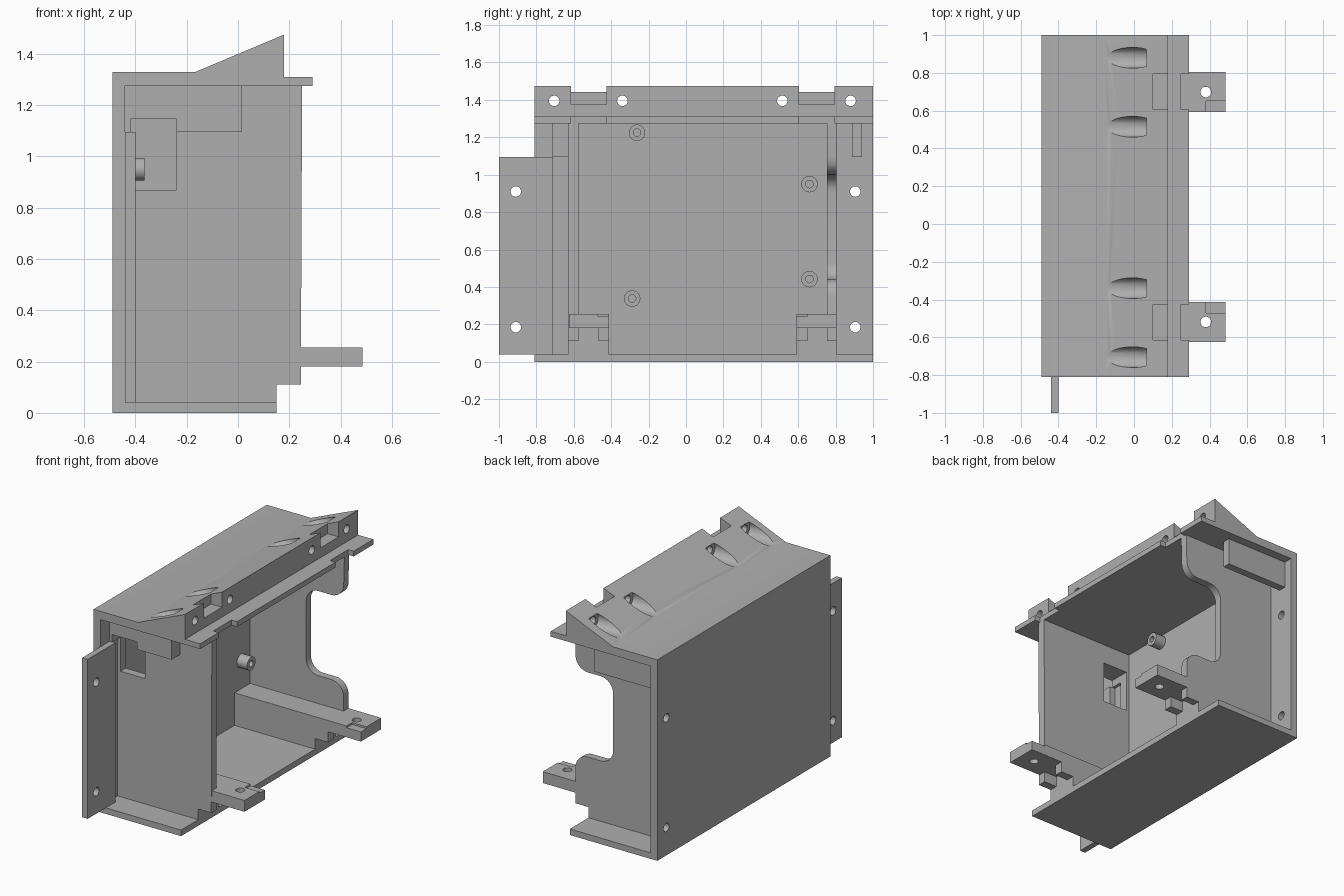
import bpy, bmesh, math
from mathutils import Matrix

if "Cube" in bpy.data.objects:
    bpy.data.objects.remove(bpy.data.objects["Cube"])

grey = bpy.data.materials.new("plain grey")
grey.use_nodes = True
grey.diffuse_color = (0.43, 0.43, 0.43, 1)
grey.node_tree.nodes["Principled BSDF"].inputs["Base Color"].default_value = grey.diffuse_color


def finish(name, bm):
    bmesh.ops.recalc_face_normals(bm, faces=bm.faces)
    me = bpy.data.meshes.new(name)
    bm.to_mesh(me)
    bm.free()
    me.materials.append(grey)
    ob = bpy.data.objects.new(name, me)
    bpy.context.collection.objects.link(ob)
    return ob


def extrude(name, profile, y0, y1):
    """Side outline in x, z swept along y."""
    bm = bmesh.new()
    face = bm.faces.new([bm.verts.new((x, y0, z)) for x, z in profile])
    out = bmesh.ops.extrude_face_region(bm, geom=[face])["geom"]
    moved = [v for v in out if isinstance(v, bmesh.types.BMVert)]
    bmesh.ops.translate(bm, verts=moved, vec=(0, y1 - y0, 0))
    return finish(name, bm)


def box(name, x0, x1, y0, y1, z0, z1):
    return extrude(name, [(x0, z0), (x1, z0), (x1, z1), (x0, z1)], y0, y1)


def rod(name, axis, centre, radius, length):
    bm = bmesh.new()
    bmesh.ops.create_cone(bm, cap_ends=True, segments=32, radius1=radius,
                          radius2=radius, depth=length)
    turn = Matrix.Rotation(math.pi / 2, 4, 'Y') if axis == 'X' else Matrix()
    bm.transform(Matrix.Translation(centre) @ turn)
    return finish(name, bm)


def cut(ob, cutters):
    """Subtract each cutter and bake the result."""
    for c in cutters:
        mod = ob.modifiers.new("cut", 'BOOLEAN')
        mod.operation = 'DIFFERENCE'
        mod.solver = 'EXACT'
        mod.object = c
    bpy.context.view_layer.update()
    dg = bpy.context.evaluated_depsgraph_get()
    me = bpy.data.meshes.new_from_object(ob.evaluated_get(dg))
    ob.modifiers.clear()
    ob.data = me
    for c in cutters:
        bpy.data.objects.remove(c)


def smooth(ob):
    bpy.ops.object.select_all(action='DESELECT')
    ob.select_set(True)
    bpy.context.view_layer.objects.active = ob
    bpy.ops.object.shade_smooth_by_angle(angle=math.radians(30))


def arc(cx, cz, r, a0, a1, n=8):
    steps = [math.radians(a0 + (a1 - a0) * i / n) for i in range(n + 1)]
    return [(cx + r * math.cos(a), cz + r * math.sin(a)) for a in steps]


FRONT, BACK = -0.81, 1.0
INNER = -0.44      # inner face of the rear panel
HOLE = 0.028
SCREW_Z = (0.185, 0.91)

# Rear panel, floor and side flange
panel = box("rear_panel", -0.49, INNER, FRONT, BACK, 0, 1.33)
cut(panel, [rod("cutter", 'X', (-0.46, 0.905, z), HOLE, 0.3) for z in SCREW_Z])
box("floor_plate", -0.49, 0.15, FRONT, BACK, 0, 0.04)
flange = box("side_flange", INNER, -0.40, -1, -0.71, 0.04, 1.095)
cut(flange, [rod("cutter", 'X', (-0.42, -0.91, z), HOLE, 0.3) for z in SCREW_Z])

# Roof with sloping ridge and front ledge
roof = extrude("roof", [(-0.49, 1.275), (0.29, 1.275), (0.29, 1.31), (0.18, 1.31),
                        (0.18, 1.475), (-0.165, 1.33), (-0.49, 1.33)], FRONT, BACK)
cutters = []
for y in (-0.52, 0.70):
    cutters.append(box("cutter", 0.10, 0.22, y - 0.095, y + 0.095, 1.375, 1.6))
    cutters.append(box("cutter", 0.25, 0.40, y - 0.095, y + 0.095, 1.2, 1.36))
for y in (-0.705, -0.34, 0.515, 0.88):
    cutters.append(rod("cutter", 'X', (-0.135, y, 1.395), 0.055, 0.4))
    cutters.append(rod("cutter", 'X', (0.1, y, 1.395), HOLE, 0.4))
cut(roof, cutters)

# Front wall and its upper block, both opened by a window
low = [(INNER, 0.04), (0.15, 0.04), (0.15, 0.11), (0.245, 0.11)]
top = [(0.25, 1.275), (INNER, 1.275)]
front_wall = extrude("front_wall", low + top, -0.63, -0.575)
front_block = box("front_upper_block", INNER, 0.015, -0.715, -0.63, 1.095, 1.275)
for ob in (front_wall, front_block):
    cut(ob, [box("cutter", -0.42, -0.24, -0.9, -0.5, 0.87, 1.145)])

# Back wall with a rounded opening
r, deep, edge, z0, z1 = 0.09, -0.03, 0.245, 0.44, 1.0
opening = (arc(edge - r, z0 - r, r, 0, 90) + arc(deep + r, z0 + r, r, 270, 180)
           + arc(deep + r, z1 - r, r, 180, 90) + arc(edge - r, z1 + r, r, 270, 360))
back_wall = extrude("back_wall", low + opening + top, 0.755, 0.805)
box("back_upper_bar", INNER, 0.015, 0.888, 0.94, 1.095, 1.275)

# Bottom rails ending in mounting tabs
for side, y0 in (("front", -0.625), ("back", 0.592)):
    y1 = y0 + 0.213
    inner0 = y1 - 0.057 if side == "front" else y0
    rail = extrude(side + "_rail", [(INNER, 0.04), (0.15, 0.04), (0.15, 0.18),
                                    (0.485, 0.18), (0.485, 0.255), (INNER, 0.255)], y0, y1)
    cut(rail, [rod("cutter", 'Z', (0.38, (y0 + y1) / 2, 0.2), HOLE, 0.3),
               box("cutter", 0.38, 0.6, inner0 - 0.001, inner0 + 0.058, 0.243, 0.3)])
    box(side + "_rail_step", 0.15, 0.245, inner0, inner0 + 0.057, 0.11, 0.18)
    smooth(rail)

# Screw bosses on the rear panel
for i, (y, z) in enumerate([(-0.262, 1.225), (0.66, 0.95), (0.66, 0.442), (-0.288, 0.338)]):
    boss = rod("screw_boss_%d" % (i + 1), 'X', (-0.4025, y, z), 0.044, 0.075)
    cut(boss, [rod("cutter", 'X', (-0.37, y, z), 0.02, 0.1)])
    smooth(boss)

for ob in (panel, flange, roof, back_wall):
    smooth(ob)
